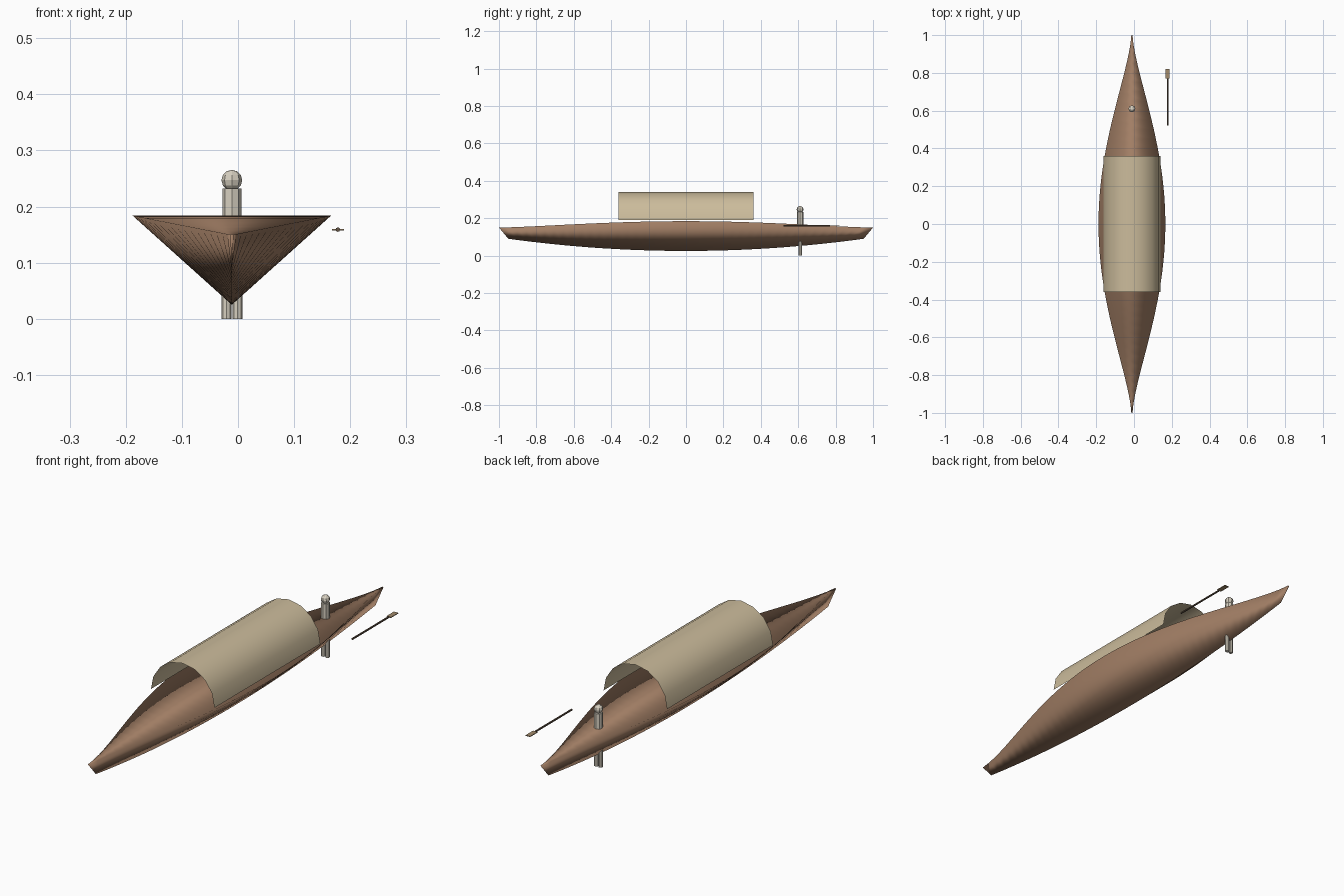
import bpy, bmesh, math
from mathutils import Matrix

if "Cube" in bpy.data.objects:
    bpy.data.objects.remove(bpy.data.objects["Cube"])

CX = -0.011   # centre line of the boat
MAN_Y = 0.61  # where the figure stands


def material(name, rgb):
    m = bpy.data.materials.new(name)
    m.diffuse_color = (*rgb, 1)
    m.use_nodes = True
    m.node_tree.nodes["Principled BSDF"].inputs["Base Color"].default_value = m.diffuse_color
    return m


WOOD = material("brown_wood", (0.36, 0.21, 0.13))
MAT = material("woven_mat", (0.60, 0.50, 0.33))
CLOTH = material("pale_cloth", (0.68, 0.63, 0.53))
DARK = material("dark_wood", (0.13, 0.09, 0.06))
BLADE = material("blade_wood", (0.36, 0.26, 0.15))


def make(name, bm, mat, smooth=False, fix=True):
    if fix:
        bmesh.ops.recalc_face_normals(bm, faces=bm.faces)
    me = bpy.data.meshes.new(name)
    bm.to_mesh(me)
    bm.free()
    for p in me.polygons:
        p.use_smooth = smooth
    me.materials.append(mat)
    ob = bpy.data.objects.new(name, me)
    bpy.context.collection.objects.link(ob)
    return ob


def cylinder(name, mat, loc, r, depth, sides=8, rot=None):
    bm = bmesh.new()
    m = Matrix.Translation(loc) @ (rot or Matrix())
    bmesh.ops.create_cone(bm, cap_ends=True, segments=sides, radius1=r, radius2=r,
                          depth=depth, matrix=m)
    return make(name, bm, mat)


# hull: V-shaped stations lofted along the length, closed by a deck
bm = bmesh.new()
rings = []
N = 40
for i in range(N + 1):
    y = -1 + 2 * i / N
    f = max(0, 1 - y * y) ** 1.5
    w = 0.003 + 0.174 * f
    sheer = 0.15 + 0.034 * f
    keel = 0.025 + 0.065 * y * y
    rings.append([bm.verts.new(c) for c in ((CX - w, y, sheer), (CX, y * 0.95, keel),
                                            (CX + w, y, sheer))])
for a, b in zip(rings, rings[1:]):
    for j in range(3):
        k = (j + 1) % 3
        bm.faces.new((a[j], a[k], b[k], b[j]))
bm.faces.new(rings[0])
bm.faces.new(rings[-1])
make("hull", bm, WOOD, smooth=True)

# canopy: open half barrel without thickness
bm = bmesh.new()
prev = None
for i in range(9):
    t = math.pi * i / 8
    x, z = CX + 0.151 * math.cos(t), 0.19 + 0.151 * math.sin(t)
    pair = [bm.verts.new((x, y, z)) for y in (-0.36, 0.36)]
    if prev:
        bm.faces.new((prev[0], pair[0], pair[1], prev[1]))
    prev = pair
bmesh.ops.reverse_faces(bm, faces=[f for f in bm.faces
                                   if f.normal.dot(f.calc_center_median()) < 0])
make("canopy", bm, MAT, smooth=True, fix=False)

# boatman: legs, body and head
for side, s in (("left", -1), ("right", 1)):
    cylinder(side + "_leg", CLOTH, (CX + s * 0.0098, MAN_Y, 0.056), 0.009, 0.112)
cylinder("body", CLOTH, (CX, MAN_Y, 0.167), 0.017, 0.13)
bm = bmesh.new()
bmesh.ops.create_uvsphere(bm, u_segments=8, v_segments=6, radius=0.0185,
                          matrix=Matrix.Translation((CX, MAN_Y, 0.247)))
make("head", bm, CLOTH)

# paddle: thin shaft and flat blade beside the hull
cylinder("paddle_shaft", DARK, (0.178, 0.646, 0.159), 0.004, 0.248, 8,
         Matrix.Rotation(math.pi / 2, 4, 'X'))
bm = bmesh.new()
bmesh.ops.create_cube(bm, size=1, matrix=Matrix.Translation((0.178, 0.795, 0.159))
                      @ Matrix.Diagonal((0.021, 0.05, 0.003, 1)))
make("paddle_blade", bm, BLADE)
